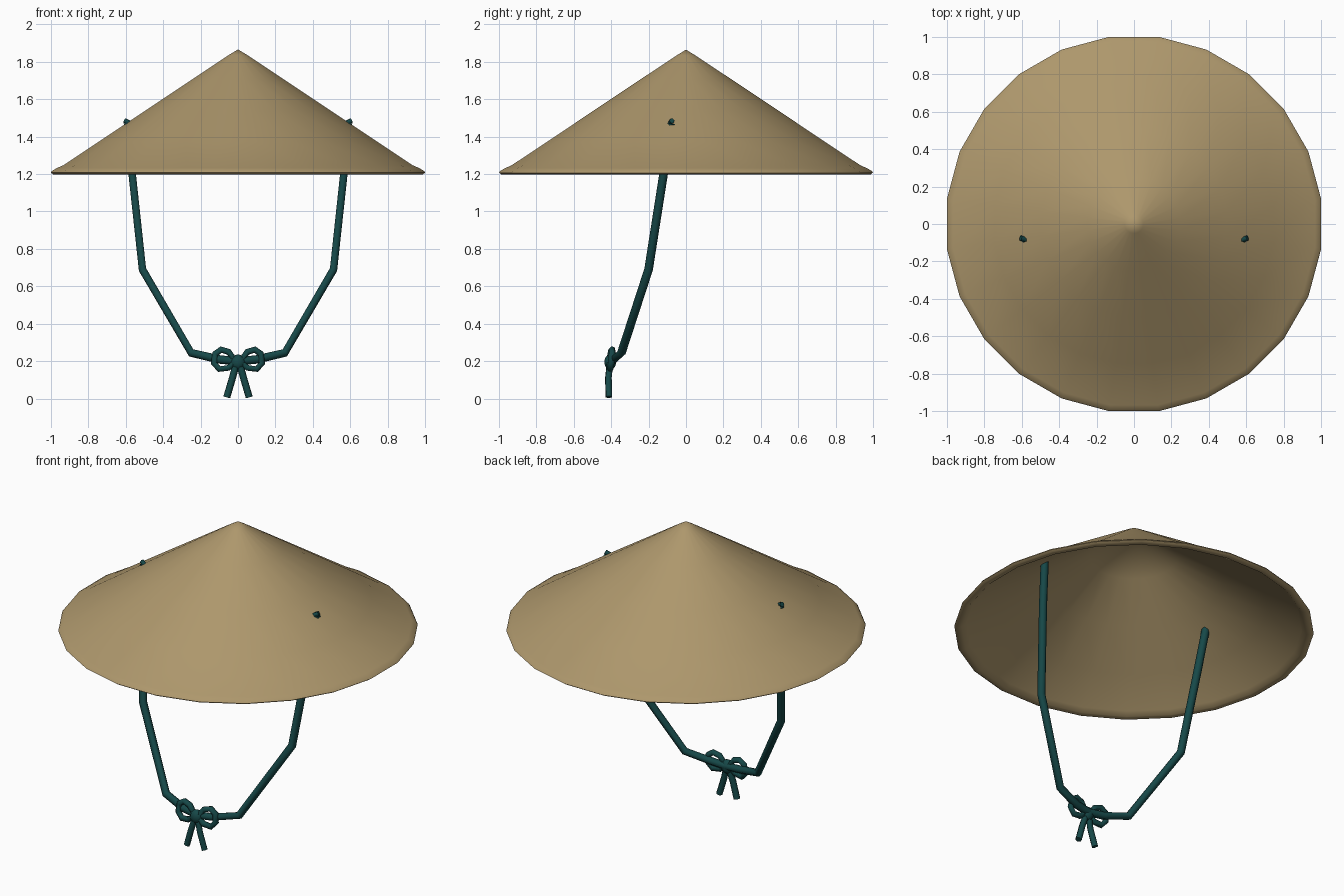
import bpy, bmesh, math
from math import radians

if "Cube" in bpy.data.objects:
    bpy.data.objects.remove(bpy.data.objects["Cube"])


def material(name, color):
    m = bpy.data.materials.new(name)
    m.diffuse_color = color
    m.use_nodes = True
    m.node_tree.nodes["Principled BSDF"].inputs["Base Color"].default_value = m.diffuse_color
    return m


STRAW = material("straw", (0.42, 0.31, 0.15, 1))
CORD = material("teal_cord", (0.008, 0.065, 0.065, 1))


def smooth(ob, angle):
    bpy.ops.object.select_all(action='DESELECT')
    ob.select_set(True)
    bpy.context.view_layer.objects.active = ob
    bpy.ops.object.shade_smooth_by_angle(angle=radians(angle))


def lathe(name, profile, sides, mat):
    bm = bmesh.new()
    rings = []
    for r, z in profile:
        if r == 0:
            rings.append([bm.verts.new((0, 0, z))] * sides)
        else:
            rings.append([bm.verts.new((r * math.cos(a), r * math.sin(a), z))
                          for a in (2 * math.pi * (i + 0.5) / sides for i in range(sides))])
    for lo, hi in zip(rings, rings[1:]):
        for i in range(sides):
            j = (i + 1) % sides
            quad = list(dict.fromkeys((lo[i], lo[j], hi[j], hi[i])))
            bm.faces.new(quad)
    bmesh.ops.recalc_face_normals(bm, faces=bm.faces)
    me = bpy.data.meshes.new(name)
    bm.to_mesh(me)
    bm.free()
    me.materials.append(mat)
    ob = bpy.data.objects.new(name, me)
    bpy.context.collection.objects.link(ob)
    smooth(ob, 50)
    return ob


def cord(name, points, radius, closed=False):
    cu = bpy.data.curves.new(name, 'CURVE')
    cu.dimensions = '3D'
    cu.bevel_depth = radius
    cu.bevel_resolution = 1
    cu.use_fill_caps = True
    sp = cu.splines.new('POLY')
    sp.points.add(len(points) - 1)
    for p, co in zip(sp.points, points):
        p.co = (*co, 1)
    sp.use_cyclic_u = closed
    cu.materials.append(CORD)
    ob = bpy.data.objects.new(name, cu)
    bpy.context.collection.objects.link(ob)
    bpy.ops.object.select_all(action='DESELECT')
    ob.select_set(True)
    bpy.context.view_layer.objects.active = ob
    bpy.ops.object.convert(target='MESH')
    smooth(bpy.context.object, 65)


# Conical straw hat: thin shell with a rounded rim lip
lathe("straw_hat", [(0, 1.865), (0.05, 1.835), (0.25, 1.703), (0.5, 1.538), (0.75, 1.372),
                    (0.94, 1.247), (0.975, 1.232), (1.002, 1.216), (1.008, 1.207), (0.995, 1.198),
                    (0.965, 1.2), (0.94, 1.222), (0.75, 1.348), (0.5, 1.514),
                    (0.25, 1.68), (0, 1.84)], 24, STRAW)

for s, side in ((-1, "left"), (1, "right")):
    # Chin strap from the hat down to the knot
    cord(side + "_strap", [(s * x, y, z) for x, y, z in (
        (0.59, -0.075, 1.47), (0.565, -0.12, 1.2), (0.51, -0.2, 0.69),
        (0.25, -0.345, 0.245), (0.1, -0.385, 0.21), (0, -0.395, 0.2))], 0.023)
    # Small strap end poking out on top of the hat
    cord(side + "_strap_end", [(s * 0.575, -0.085, 1.47), (s * 0.605, -0.075, 1.485)], 0.014)
    # Bow loop
    cord(side + "_bow_loop", [(s * x, y, z) for x, y, z in (
        (0.01, -0.405, 0.2), (0.05, -0.4, 0.25), (0.09, -0.395, 0.262),
        (0.122, -0.395, 0.24), (0.128, -0.4, 0.19), (0.1, -0.405, 0.158),
        (0.05, -0.41, 0.165))], 0.018, closed=True)
    # Hanging tail
    cord(side + "_bow_tail", [(s * 0.005, -0.405, 0.2), (s * 0.03, -0.415, 0.11),
                              (s * 0.06, -0.412, 0.008)], 0.019)

# Knot at the centre of the bow
bpy.ops.mesh.primitive_uv_sphere_add(segments=8, ring_count=6, radius=1, location=(0, -0.405, 0.195))
knot = bpy.context.object
knot.name = "bow_knot"
knot.scale = (0.04, 0.032, 0.042)
knot.data.materials.append(CORD)
smooth(knot, 65)
